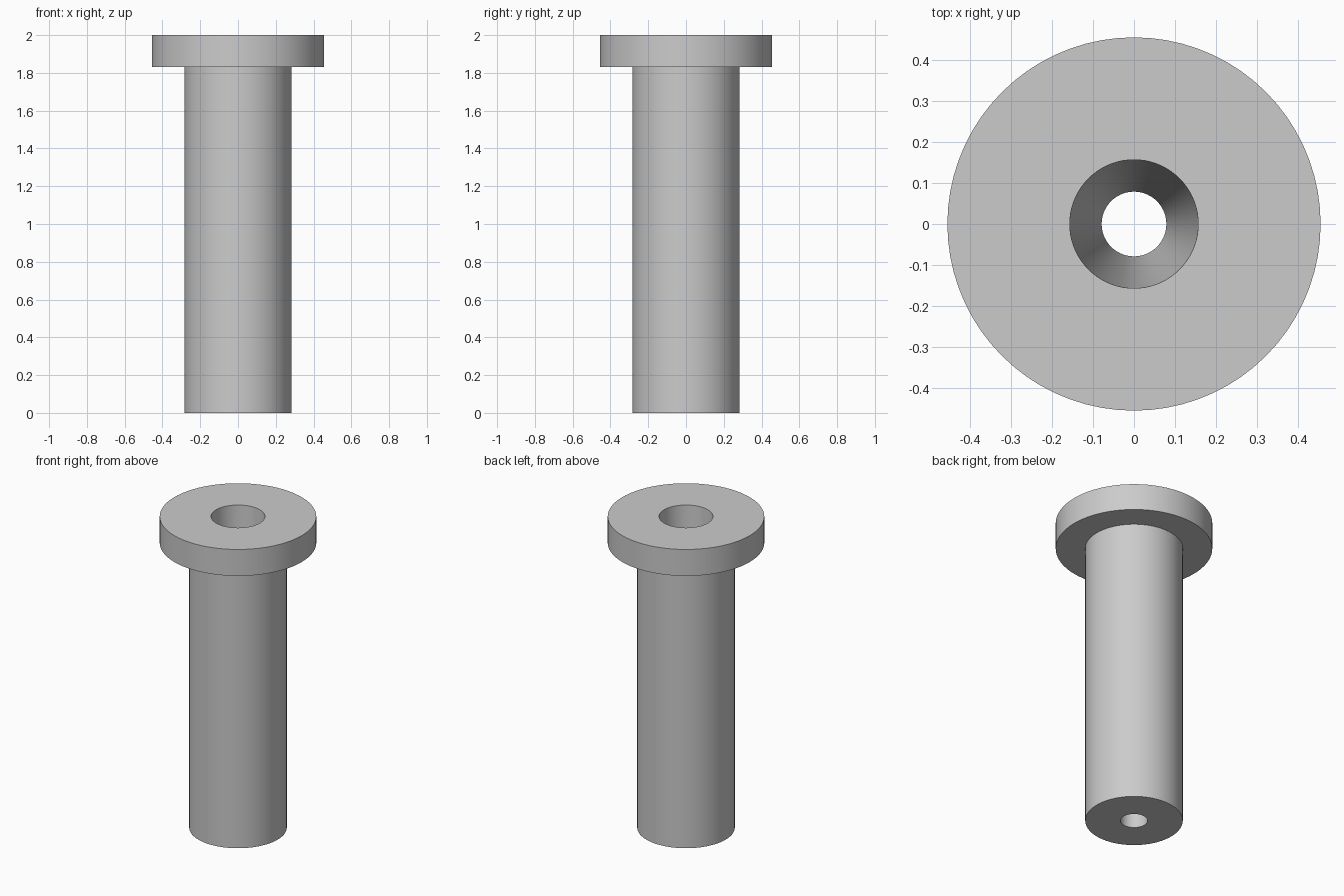
import bpy
import bmesh
import math

cube = bpy.data.objects.get("Cube")
if cube:
    bpy.data.objects.remove(cube, do_unlink=True)

SIDES = 72
HEIGHT = 2.0

# Single plain metal colour
steel = bpy.data.materials.new("grey_steel")
steel.use_nodes = True
colour = (0.6, 0.6, 0.6, 1.0)
steel.diffuse_color = colour
steel.node_tree.nodes["Principled BSDF"].inputs["Base Color"].default_value = colour

# Closed half section: shaft, head and tapered through bore
shaft_r, head_r, head_z = 0.284, 0.456, 1.83
bore_top_r, bore_bottom_r = 0.157, 0.079
section = [
    (bore_bottom_r, 0),
    (shaft_r, 0),
    (shaft_r, head_z),
    (head_r, head_z),
    (head_r, HEIGHT),
    (bore_top_r, HEIGHT),
]

# Revolve the section around the vertical axis
bm = bmesh.new()
verts = [bm.verts.new((r, 0, z)) for r, z in section]
edges = [bm.edges.new((v, verts[(i + 1) % len(verts)])) for i, v in enumerate(verts)]
bmesh.ops.spin(bm, geom=verts + edges, cent=(0, 0, 0), axis=(0, 0, 1),
               angle=math.tau, steps=SIDES, use_merge=False)
bmesh.ops.remove_doubles(bm, verts=bm.verts[:], dist=0.0001)
bmesh.ops.recalc_face_normals(bm, faces=bm.faces[:])

mesh = bpy.data.meshes.new("flanged_bushing")
bm.to_mesh(mesh)
bm.free()
mesh.materials.append(steel)
bushing = bpy.data.objects.new("flanged_bushing", mesh)
bpy.context.collection.objects.link(bushing)

# Smooth round walls with crisp rims
bpy.ops.object.select_all(action="DESELECT")
bushing.select_set(True)
bpy.context.view_layer.objects.active = bushing
bpy.ops.object.shade_smooth_by_angle(angle=math.radians(30))
